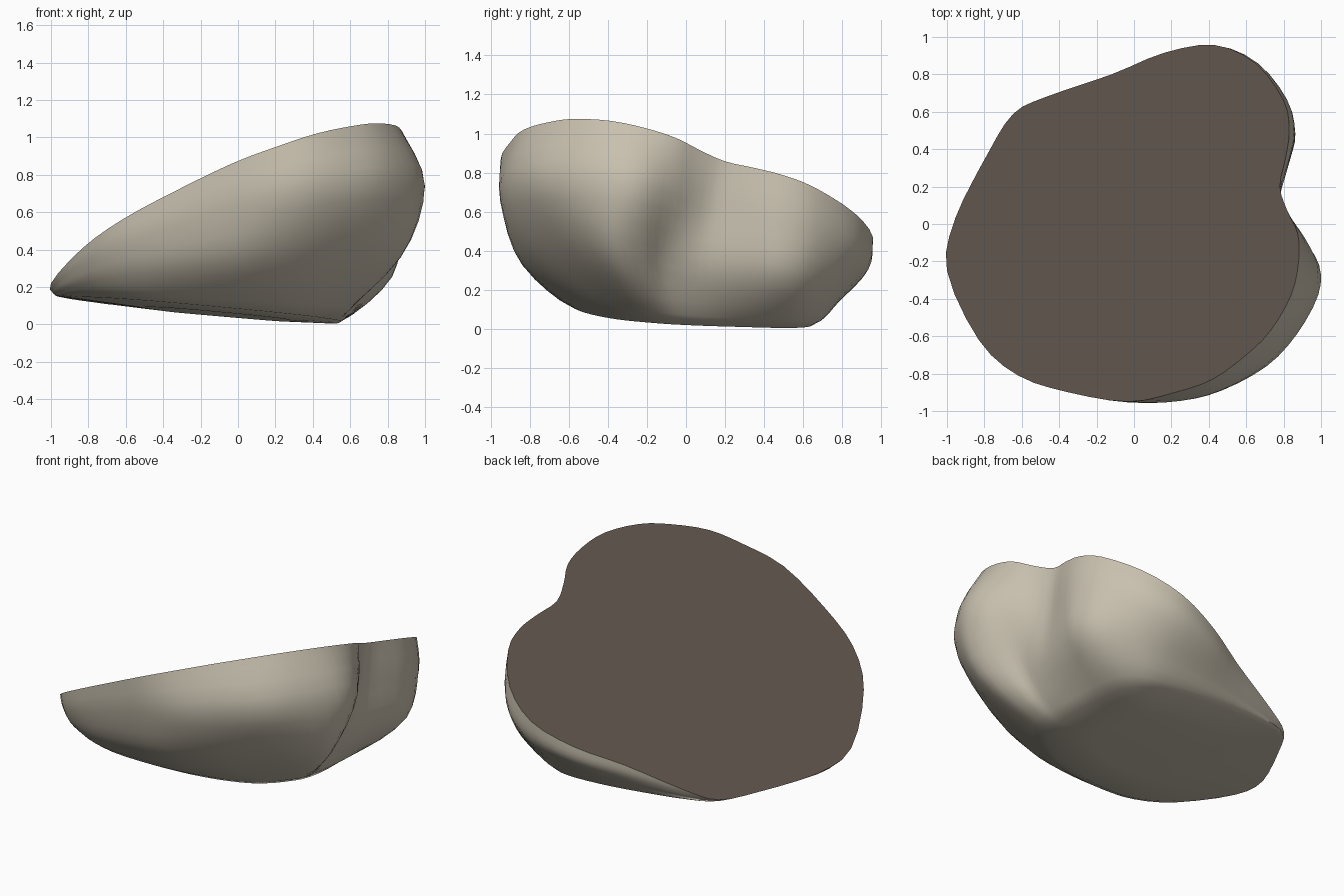
import bpy, bmesh, math
from mathutils import Vector

cube = bpy.data.objects.get("Cube")
if cube:
    bpy.data.objects.remove(cube, do_unlink=True)


def material(name, rgb):
    m = bpy.data.materials.new(name)
    m.use_nodes = True
    m.diffuse_color = (*rgb, 1)
    bsdf = m.node_tree.nodes["Principled BSDF"]
    bsdf.inputs["Base Color"].default_value = (*rgb, 1)
    bsdf.inputs["Roughness"].default_value = 0.9
    return m


stone = material("pale stone", (0.58, 0.53, 0.43))
brown = material("dark brown", (0.102, 0.082, 0.063))


# The two flat cuts: tilted top and nearly level underside
def top_z(x, y):
    return 0.579 + 0.437 * x - 0.311 * y


def floor_z(x, y):
    return 0.066 - 0.085 * x - 0.035 * y


# Outlines running anticlockwise from the front: rim, belly, tuck and floor
RIM = [(-.03, -.95), (.22, -.90), (.42, -.83), (.60, -.70), (.73, -.57),
       (.84, -.38), (.88, -.20), (.875, -.05), (.82, .07), (.78, .20),
       (.81, .35), (.83, .50), (.80, .66), (.65, .86), (.43, .957),
       (.16, .915), (-.12, .80), (-.47, .68), (-.645, .59), (-.78, .38),
       (-.955, .03), (-1.0, -.25), (-.83, -.62), (-.62, -.81), (-.35, -.90)]
BELLY = [(-.02, -.945), (.25, -.945), (.47, -.89), (.71, -.76), (.87, -.59),
         (.985, -.38), (.99, -.22), (.90, -.07), (.82, .04), (.78, .16),
         (.83, .34), (.86, .49), (.82, .66), (.66, .85), (.44, .935),
         (.16, .90), (-.12, .79), (-.47, .67), (-.645, .585), (-.775, .37),
         (-.955, .03), (-.985, -.24), (-.82, -.61), (-.61, -.80), (-.34, -.89)]
TUCK = [(0, -.84), (.22, -.80), (.40, -.73), (.59, -.61), (.76, -.49),
        (.87, -.36), (.83, -.22), (.75, -.12), (.735, -.01), (.75, .12),
        (.80, .33), (.825, .47), (.775, .61), (.60, .745), (.41, .79),
        (.15, .78), (-.12, .735), (-.46, .655), (-.64, .575), (-.77, .365),
        (-.945, .03), (-.96, -.23), (-.79, -.57), (-.56, -.74), (-.31, -.81)]
FLOOR = [(-.03, -.53), (.14, -.47), (.26, -.41), (.36, -.34), (.43, -.26),
         (.48, -.18), (.52, -.10), (.54, -.02), (.55, .07), (.55, .17),
         (.54, .30), (.53, .43), (.50, .53), (.44, .60), (.34, .64),
         (.13, .655), (-.12, .65), (-.45, .62), (-.62, .56), (-.75, .35),
         (-.92, .03), (-.90, -.20), (-.71, -.47), (-.50, -.58), (-.27, -.58)]


def spline(p0, p1, p2, p3, t):
    return 0.5 * (2 * p1 + (p2 - p0) * t + (2 * p0 - 5 * p1 + 4 * p2 - p3) * t * t
                  + (3 * p1 - p0 - 3 * p2 + p3) * t ** 3)


def smooth_loop(pts, steps):
    n = len(pts)
    return [spline(*(pts[(i + k) % n] for k in (-1, 0, 1, 2)), s / steps)
            for i in range(n) for s in range(steps)]


# Lift each outline to a fraction of the way from the top cut to the floor
controls = []
for outline, drop in ((RIM, 0), (BELLY, .3), (TUCK, .68), (FLOOR, 1)):
    ring = []
    for (rx, ry), (fx, fy), (x, y) in zip(RIM, FLOOR, outline):
        z = top_z(rx, ry) * (1 - drop) + floor_z(fx, fy) * drop
        ring.append(Vector((x, y, z)))
    controls.append(smooth_loop(ring, 3))

# Inner floor ring, sagging slightly, which also steers the lower edge
inner = []
for p in controls[3]:
    x, y = p.x * .55 - .02, p.y * .55 + .02
    inner.append(Vector((x, y, floor_z(x, y) - .018)))
controls.append(inner)

# Rings down the side, following a curve at every station
STEPS = 4
rings = []
for seg in range(4):
    ids = [min(max(seg + k, 0), 4) for k in (-1, 0, 1, 2)]
    for s in range(STEPS if seg < 3 else 1):
        rings.append([spline(*(controls[i][j] for i in ids), s / STEPS)
                      for j in range(len(inner))])
rings.append(inner)

# Skin the rings, then close the underside and the cut top
bm = bmesh.new()
verts = [[bm.verts.new((p.x, p.y, max(p.z, 0))) for p in ring] for ring in rings]
n = len(inner)
for upper, lower in zip(verts, verts[1:]):
    for j in range(n):
        k = (j + 1) % n
        bm.faces.new((upper[j], lower[j], lower[k], upper[k]))
bm.faces.new(list(reversed(verts[-1])))
cap = bm.faces.new(verts[0])
cap.material_index = 1
bm.normal_update()

mesh = bpy.data.meshes.new("cut_boulder")
bm.to_mesh(mesh)
bm.free()
mesh.materials.append(stone)
mesh.materials.append(brown)
boulder = bpy.data.objects.new("cut_boulder", mesh)
bpy.context.collection.objects.link(boulder)

# Smooth stone with a crisp cut edge
bpy.ops.object.select_all(action='DESELECT')
boulder.select_set(True)
bpy.context.view_layer.objects.active = boulder
bpy.ops.object.shade_smooth_by_angle(angle=math.radians(55))
